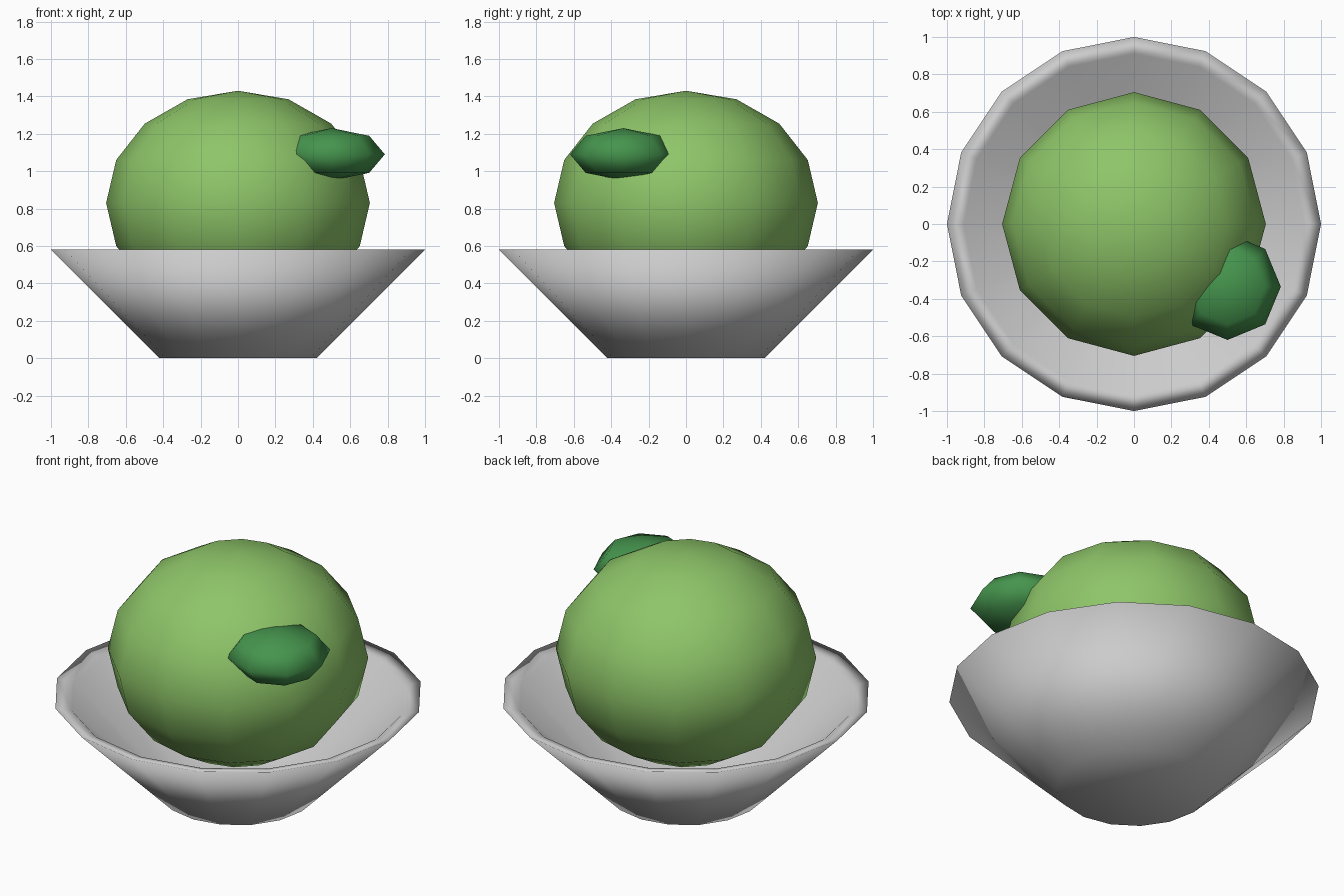
import bpy, bmesh
from math import cos, sin, pi

if "Cube" in bpy.data.objects:
    bpy.data.objects.remove(bpy.data.objects["Cube"])


def finish(obj, name, color=None):
    obj.name = name
    for p in obj.data.polygons:
        p.use_smooth = True
    if color:
        mat = bpy.data.materials.new(name + "_colour")
        mat.diffuse_color = (*color, 1)
        mat.use_nodes = True
        mat.node_tree.nodes["Principled BSDF"].inputs["Base Color"].default_value = mat.diffuse_color
        obj.data.materials.append(mat)


def ball(name, segments, rings, size, loc, color):
    bpy.ops.mesh.primitive_uv_sphere_add(
        segments=segments, ring_count=rings, radius=1, location=loc)
    obj = bpy.context.object
    obj.scale = size
    bpy.ops.object.transform_apply(location=False, rotation=False, scale=True)
    finish(obj, name, color)


def lathe(name, profile, sides):
    bm = bmesh.new()
    rings = [[bm.verts.new((r * cos(2 * pi * i / sides), r * sin(2 * pi * i / sides), z))
              for i in range(sides)] for r, z in profile]
    for a, b in zip(rings, rings[1:]):
        for i in range(sides):
            j = (i + 1) % sides
            bm.faces.new((a[i], a[j], b[j], b[i]))
    bm.faces.new(rings[0][::-1])
    bm.faces.new(rings[-1])
    bmesh.ops.recalc_face_normals(bm, faces=bm.faces[:])
    mesh = bpy.data.meshes.new(name)
    bm.to_mesh(mesh)
    bm.free()
    obj = bpy.data.objects.new(name, mesh)
    bpy.context.collection.objects.link(obj)
    finish(obj, name)


# Bowl: flared outer wall, narrow rim, inner wall and floor
lathe("bowl", [(0.42, 0), (1.0, 0.58), (0.91, 0.56), (0.40, 0.05)], 16)

# Scoop resting in the bowl
ball("scoop", 12, 8, (0.705, 0.705, 0.60), (0, 0, 0.83), (0.27, 0.56, 0.14))

# Small leaf pressed into the scoop
ball("leaf", 8, 4, (0.285, 0.285, 0.14), (0.5, -0.335, 1.09), (0.06, 0.30, 0.075))
